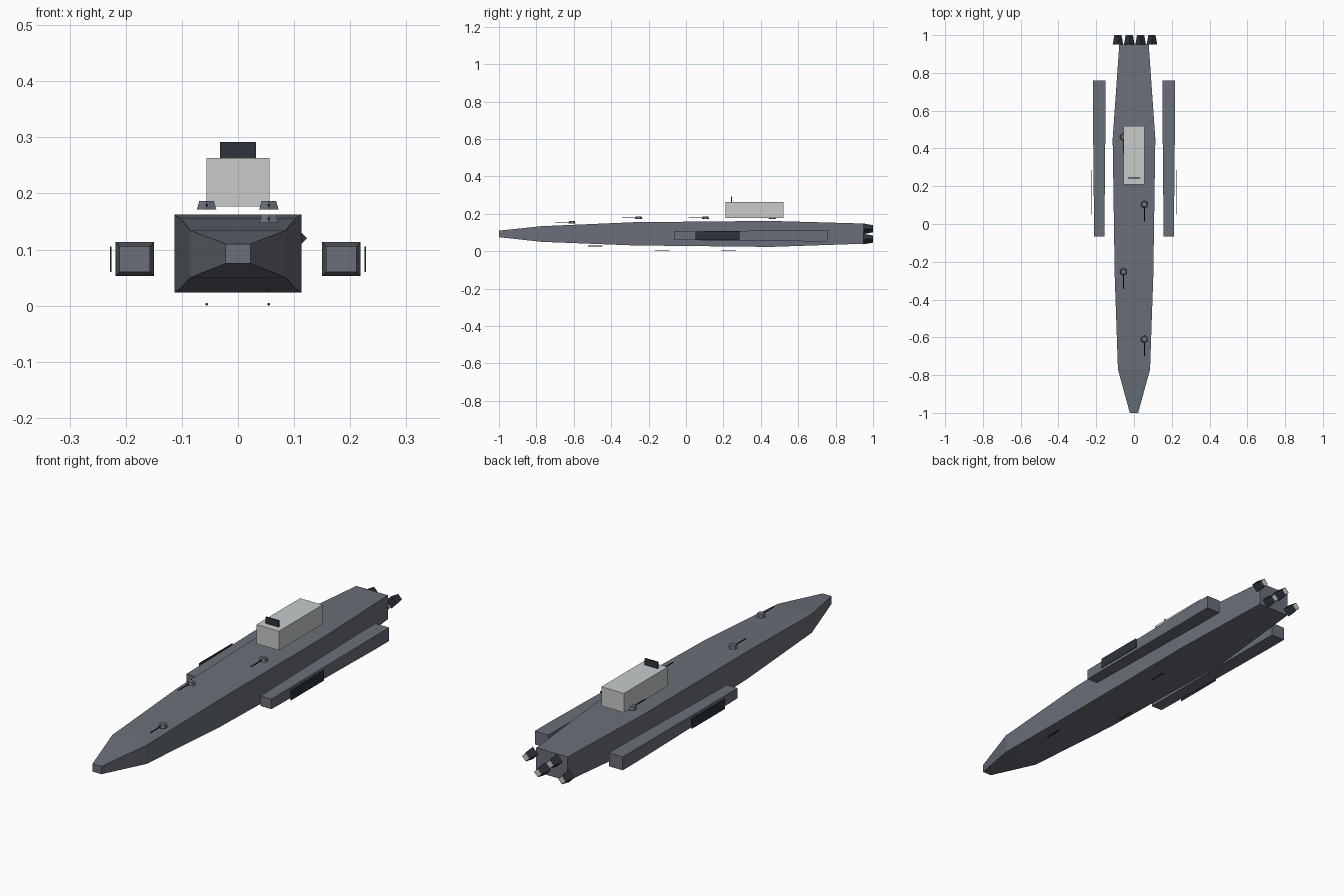
import bpy
import bmesh
import math
from mathutils import Matrix

cube = bpy.data.objects.get("Cube")
if cube:
    bpy.data.objects.remove(cube)


def material(name, rgb):
    m = bpy.data.materials.new(name)
    m.use_nodes = True
    m.diffuse_color = (*rgb, 1)
    m.node_tree.nodes["Principled BSDF"].inputs["Base Color"].default_value = (*rgb, 1)
    return m


HULL = material("slate grey", (0.145, 0.158, 0.188))
LIGHT = material("pale grey", (0.58, 0.6, 0.6))
DARK = material("charcoal", (0.028, 0.034, 0.044))
BLACK = material("near black", (0.012, 0.013, 0.016))


def finish(name, bm, *mats):
    bmesh.ops.recalc_face_normals(bm, faces=bm.faces)
    me = bpy.data.meshes.new(name)
    bm.to_mesh(me)
    bm.free()
    for m in mats:
        me.materials.append(m)
    ob = bpy.data.objects.new(name, me)
    bpy.context.collection.objects.link(ob)
    return ob


def loft(name, sections, mat, x=0):
    """Rectangular sections (y, half width, bottom, top) joined along y."""
    bm = bmesh.new()
    rings = []
    for y, w, lo, hi in sections:
        corners = [(x - w, y, lo), (x + w, y, lo), (x + w, y, hi), (x - w, y, hi)]
        rings.append([bm.verts.new(c) for c in corners])
    for a, b in zip(rings, rings[1:]):
        for i in range(4):
            j = (i + 1) % 4
            bm.faces.new((a[i], a[j], b[j], b[i]))
    bm.faces.new(rings[0])
    bm.faces.new(rings[-1])
    return finish(name, bm, mat)


def frustum(name, loc, r1, r2, depth, sides, mats, along_y=False, spin=0):
    bm = bmesh.new()
    turn = Matrix.Rotation(-math.pi / 2, 4, "X") if along_y else Matrix()
    mat = Matrix.Translation(loc) @ turn @ Matrix.Rotation(spin, 4, "Z")
    bmesh.ops.create_cone(bm, cap_ends=True, segments=sides, radius1=r1,
                          radius2=r2, depth=depth, matrix=mat)
    if len(mats) > 1:  # rear cap takes the second colour
        bm.normal_update()
        for f in bm.faces:
            f.material_index = int(f.normal.y > 0.9)
    return finish(name, bm, *mats)


# Main hull, nose to stern
loft("hull", [(-1, 0.022, 0.075, 0.11), (-0.77, 0.085, 0.05, 0.134),
              (-0.28, 0.102, 0.031, 0.155), (0.45, 0.113, 0.023, 0.162),
              (0.95, 0.078, 0.04, 0.148)], HULL)

# Side pods with outboard panels
for side, label in ((1, "left"), (-1, "right")):
    loft(label + "_pod", [(-0.065, 0.027, 0.06, 0.105), (0.65, 0.034, 0.053, 0.113),
                          (0.76, 0.034, 0.053, 0.113)], HULL, side * 0.184)
    loft(label + "_panel", [(0.05, 0.0012, 0.06, 0.105),
                            (0.285, 0.0012, 0.06, 0.105)], DARK, side * 0.227)

# Command block and sensor fin
loft("command_block", [(0.21, 0.056, 0.177, 0.263), (0.52, 0.056, 0.177, 0.263)], LIGHT)
loft("sensor_fin", [(0.241, 0.032, 0.263, 0.292), (0.247, 0.032, 0.263, 0.292)], DARK)

# Deck turrets, alternating sides
for i in range(4):
    x = 0.055 if i % 2 == 0 else -0.056
    y = -0.61 + 0.357 * i
    z = 0.155 if i == 0 else 0.179
    frustum(f"turret_{i + 1}", (x, y, z), 0.02, 0.015, 0.015, 6, [HULL])
    frustum(f"turret_barrel_{i + 1}", (x, y - 0.05, z), 0.0025, 0.0025, 0.08, 6,
            [BLACK], along_y=True)

# Belly guns
for i in range(3):
    x = 0.055 if i % 2 == 0 else -0.056
    z = 0.027 if i == 0 else 0.0025
    frustum(f"belly_barrel_{i + 1}", (x, -0.485 + 0.357 * i, z), 0.0025, 0.0025,
            0.078, 6, [BLACK], along_y=True)

# Four-sided engine nozzles in a staggered row
for i in range(4):
    x = -0.085 + 0.06 * i
    z = 0.12 if i % 2 else 0.065
    frustum(f"engine_{i + 1}", (x, 0.975, z), 0.028, 0.019, 0.05, 4, [DARK, LIGHT],
            along_y=True)
